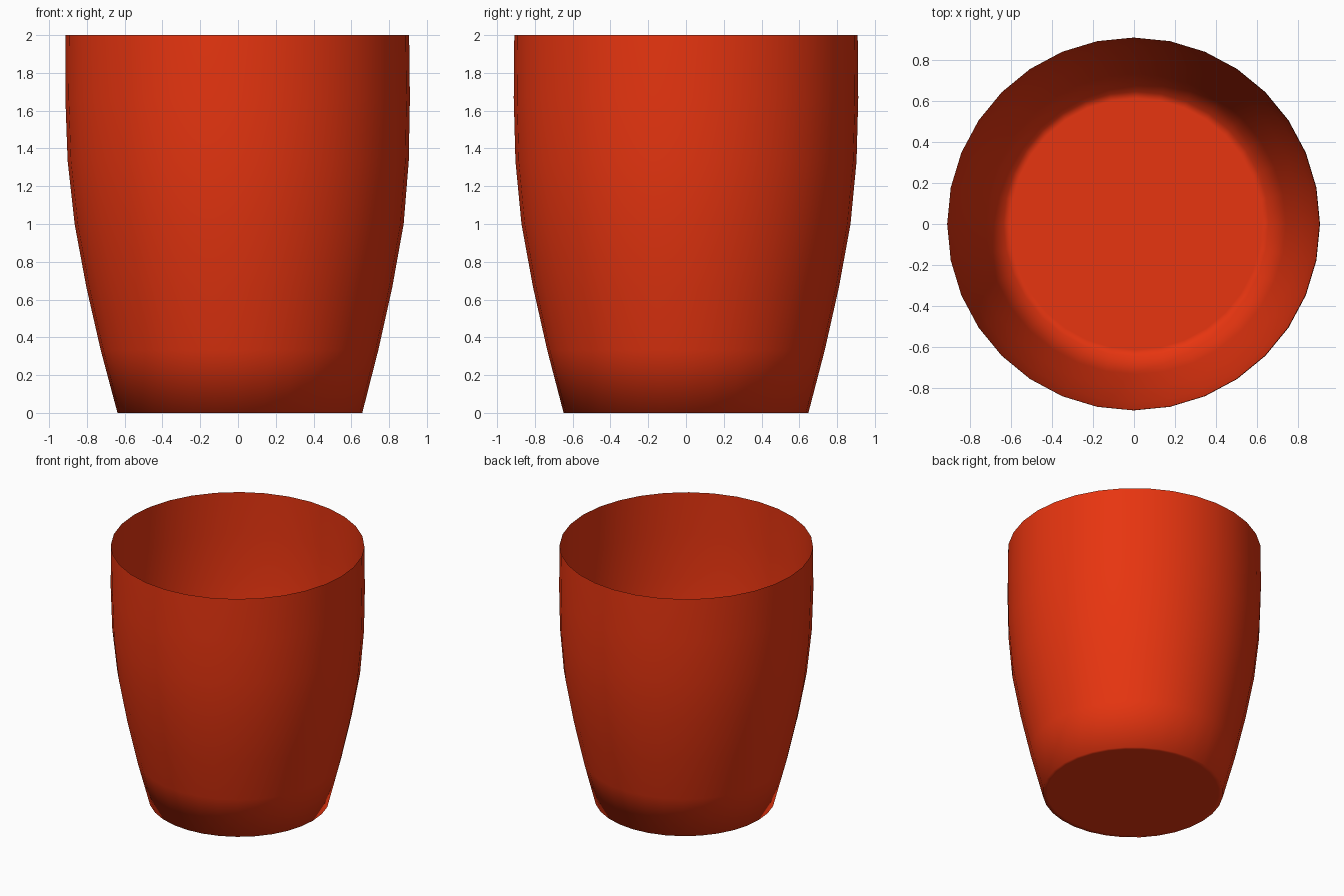
import bpy, bmesh, math

if "Cube" in bpy.data.objects:
    bpy.data.objects.remove(bpy.data.objects["Cube"])

SIDES = 32

# Ring profile: radius, height, sideways lean of the ring centre
profile = [
    (0.615, 0.0, 0.01),
    (0.648, 0.0, 0.01),
    (0.735, 1 / 3, 0.008),
    (0.81, 2 / 3, 0.007),
    (0.871, 1.0, 0.006),
    (0.903, 4 / 3, 0.001),
    (0.912, 5 / 3, -0.002),
    (0.909, 2.0, -0.003),
]

bm = bmesh.new()
rings = []
for r, z, dx in profile:
    rings.append([bm.verts.new((dx + r * math.cos(math.tau * i / SIDES),
                                r * math.sin(math.tau * i / SIDES), z))
                  for i in range(SIDES)])

# Flat base disc, then the thin open wall
bm.faces.new(list(reversed(rings[0])))
for a, b in zip(rings, rings[1:]):
    for i in range(SIDES):
        j = (i + 1) % SIDES
        bm.faces.new((a[i], a[j], b[j], b[i]))
for f in bm.faces:
    f.smooth = True

mesh = bpy.data.meshes.new("cup")
bm.to_mesh(mesh)
bm.free()
cup = bpy.data.objects.new("cup", mesh)
bpy.context.collection.objects.link(cup)

# Red-orange plastic
mat = bpy.data.materials.new("red_orange")
mat.diffuse_color = (0.8, 0.035, 0.005, 1)
mat.use_nodes = True
mat.node_tree.nodes["Principled BSDF"].inputs["Base Color"].default_value = mat.diffuse_color
mesh.materials.append(mat)
